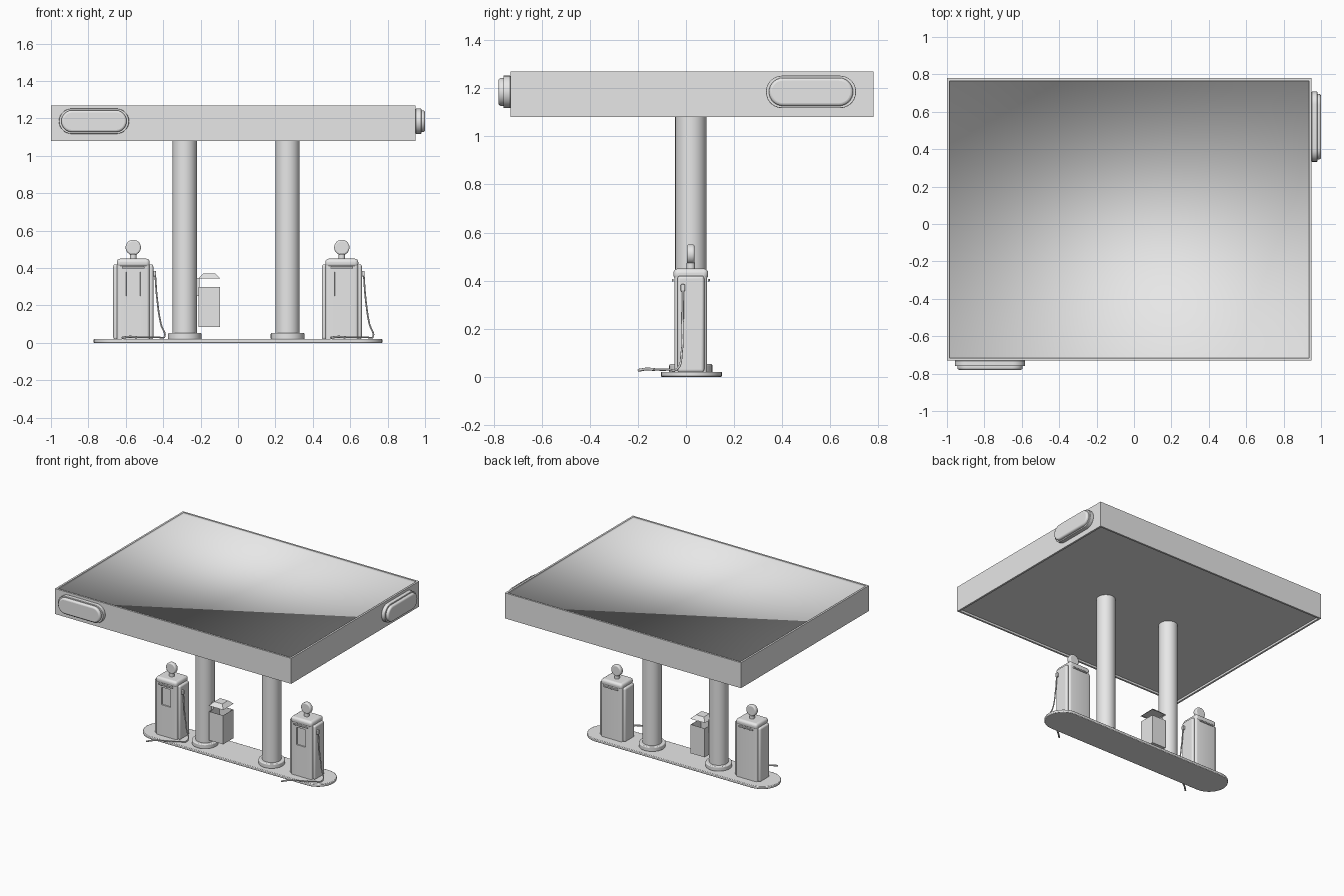
import bpy, bmesh, math
from mathutils import Matrix, Vector

if "Cube" in bpy.data.objects:
    bpy.data.objects.remove(bpy.data.objects["Cube"])

grey = bpy.data.materials.new("plain_grey")
grey.use_nodes = True
grey.diffuse_color = (0.8, 0.8, 0.8, 1)
grey.node_tree.nodes["Principled BSDF"].inputs["Base Color"].default_value = (0.8, 0.8, 0.8, 1)


def add(name, bm, smooth=True, bevel=0, segments=3):
    """Turn a bmesh into a finished object."""
    bmesh.ops.recalc_face_normals(bm, faces=bm.faces)
    mesh = bpy.data.meshes.new(name)
    bm.to_mesh(mesh)
    bm.free()
    mesh.materials.append(grey)
    ob = bpy.data.objects.new(name, mesh)
    bpy.context.collection.objects.link(ob)
    if bevel:
        mod = ob.modifiers.new("Bevel", "BEVEL")
        mod.width, mod.segments = bevel, segments
        mod.limit_method = "ANGLE"
        mod.angle_limit = math.radians(40)
    if smooth:
        bpy.ops.object.select_all(action="DESELECT")
        ob.select_set(True)
        bpy.context.view_layer.objects.active = ob
        bpy.ops.object.shade_smooth_by_angle(angle=math.radians(40))
    return ob


def box_mesh(x, y, z):
    """Box from (low, high) pairs."""
    bm = bmesh.new()
    bmesh.ops.create_cube(bm, size=1)
    for v in bm.verts:
        v.co = [(lo + hi) / 2 + c * (hi - lo) for c, (lo, hi) in zip(v.co, (x, y, z))]
    return bm


def box(name, x, y, z, **kw):
    return add(name, box_mesh(x, y, z), **kw)


def cylinder(name, centre, radius, depth, axis="Z", sides=32, **kw):
    bm = bmesh.new()
    turn = Matrix.Rotation(math.pi / 2, 4, "X") if axis == "Y" else Matrix()
    bmesh.ops.create_cone(bm, cap_ends=True, segments=sides, radius1=radius,
                          radius2=radius, depth=depth,
                          matrix=Matrix.Translation(centre) @ turn)
    return add(name, bm, **kw)


def stadium(name, length, width, thick, matrix, **kw):
    """Round-ended slab, lying flat from z = 0 up to thick."""
    bm = bmesh.new()
    r, n, verts = width / 2, 14, []
    for side in (1, -1):
        for i in range(n + 1):
            a = -math.pi / 2 + math.pi * i / n
            verts.append(bm.verts.new((side * (length / 2 - r + r * math.cos(a)),
                                       side * r * math.sin(a), 0)))
    face = bm.faces.new(verts)
    new = bmesh.ops.extrude_face_region(bm, geom=[face])["geom"]
    bmesh.ops.translate(bm, vec=(0, 0, thick),
                        verts=[g for g in new if isinstance(g, bmesh.types.BMVert)])
    bm.transform(matrix)
    return add(name, bm, **kw)


def tube(name, points, radius):
    curve = bpy.data.curves.new(name, "CURVE")
    curve.dimensions = "3D"
    curve.bevel_depth, curve.bevel_resolution = radius, 2
    curve.resolution_u = 6
    curve.use_fill_caps = True
    spline = curve.splines.new("BEZIER")
    spline.bezier_points.add(len(points) - 1)
    for p, co in zip(spline.bezier_points, points):
        p.co = co
        p.handle_left_type = p.handle_right_type = "AUTO"
    curve.materials.append(grey)
    ob = bpy.data.objects.new(name, curve)
    bpy.context.collection.objects.link(ob)


MID = 0.02   # depth of the island's centre line

# Canopy with recessed, softly shaded roof and a recessed ceiling
bm = box_mesh((-1, 0.95), (-0.73, 0.78), (1.08, 1.27))
for up in (1, -1):
    face = next(f for f in bm.faces if f.normal.z * up > 0.9)
    bmesh.ops.inset_individual(bm, faces=[face], thickness=0.02)
    walls = bmesh.ops.inset_individual(bm, faces=[face], thickness=0.0005, depth=-0.015)
    if up == 1:
        for f in walls["faces"] + [face]:
            f.smooth = True
add("canopy", bm, smooth=False)

# Rounded signs on the front and the side of the canopy
stand = Matrix.Rotation(math.pi / 2, 4, "X")
for label, place in (("front", Matrix.Translation((-0.77, -0.73, 1.185)) @ stand),
                     ("side", Matrix.Translation((0.95, 0.52, 1.185))
                      @ Matrix.Rotation(math.pi / 2, 4, "Z") @ stand)):
    stadium(label + "_sign_backing", 0.375, 0.135, 0.03, place, bevel=0.003)
    stadium(label + "_sign_face", 0.35, 0.117, 0.05, place, bevel=0.012, segments=4)

# Island and columns
stadium("island", 1.545, 0.255, 0.02, Matrix.Translation((0, 0.0225, 0)),
        bevel=0.004, segments=2)
for label, x in (("right", -0.285), ("left", 0.265)):
    cylinder(label + "_column", (x, MID, 0.555), 0.065, 1.08)
    cylinder(label + "_column_base", (x, MID, 0.035), 0.09, 0.035, bevel=0.006)

# Fuel pumps
for label, cx in (("right", -0.56), ("left", 0.555)):
    name = label + "_pump_"

    # Cabinet with a recessed window in its front
    bm = box_mesh((cx - 0.087, cx + 0.087), (-0.048, 0.088), (0.018, 0.425))
    corners = [e for e in bm.edges
               if abs((e.verts[0].co - e.verts[1].co).z) > 0.1]
    bmesh.ops.bevel(bm, geom=corners, offset=0.015, segments=4, profile=0.5,
                    affect="EDGES")
    for axis, at in ((0, cx - 0.038), (0, cx + 0.038), (2, 0.25), (2, 0.38)):
        normal = Vector((0, 0, 0))
        normal[axis] = 1
        point = normal * at
        front = [f for f in bm.faces if f.normal.y < -0.99]
        edges = {e for f in front for e in f.edges}
        verts = {v for f in front for v in f.verts}
        bmesh.ops.bisect_plane(bm, geom=front + list(edges) + list(verts),
                               plane_co=point, plane_no=normal)
    window = [f for f in bm.faces if f.normal.y < -0.99
              and abs(f.calc_center_median().x - cx) < 0.02
              and 0.25 < f.calc_center_median().z < 0.38]
    bmesh.ops.inset_region(bm, faces=window, thickness=0.001, depth=-0.008)
    add(name + "cabinet", bm)

    box(name + "cap", (cx - 0.088, cx + 0.088), (-0.052, 0.092), (0.405, 0.45),
        bevel=0.018, segments=4)
    for side in (-1, 1):
        xs = sorted((cx + side * 0.08, cx + side * 0.107))
        box(name + "side_panel", xs, (-0.036, 0.076), (0.018, 0.42),
            bevel=0.012, segments=4)
    for y in (-0.055, 0.095):
        box(name + "trim", (cx - 0.06, cx + 0.06), (y - 0.004, y + 0.004),
            (0.397, 0.407), bevel=0.002)

    # Round globe on a short neck
    cylinder(name + "neck", (cx, MID, 0.46), 0.018, 0.03, bevel=0.003)
    cylinder(name + "globe", (cx, MID, 0.51), 0.041, 0.032, axis="Y",
             bevel=0.009, segments=4)

    # Hose hanging down the side, with its nozzle lying in front
    box(name + "hose_hook", (cx + 0.1, cx + 0.122), (-0.022, -0.004), (0.355, 0.385),
        bevel=0.004)
    path = ((0.117, -0.012, 0.37), (0.128, -0.014, 0.23), (0.148, -0.018, 0.1),
            (0.168, -0.035, 0.034), (0.13, -0.075, 0.03), (0.02, -0.13, 0.03))
    tube(name + "hose", [(cx + x, y, z) for x, y, z in path], 0.0045)
    tube(name + "nozzle", [(cx + 0.02, -0.13, 0.03), (cx - 0.025, -0.165, 0.032),
                           (cx - 0.06, -0.197, 0.027)], 0.006)

# Litter bin hung on a column, open on top, under a hipped lid
bm = box_mesh((-0.21, -0.095), (MID - 0.06, MID + 0.06), (0.085, 0.30))
top = next(f for f in bm.faces if f.normal.z > 0.9)
bmesh.ops.inset_individual(bm, faces=[top], thickness=0.003)
bmesh.ops.inset_individual(bm, faces=[top], thickness=0.0005, depth=-0.2)
add("bin_body", bm, smooth=False)

bm = box_mesh((-0.213, -0.093), (MID - 0.062, MID + 0.062), (0.343, 0.37))
for v in bm.verts:
    if v.co.z > 0.36:
        v.co.x += (-0.153 - v.co.x) * 0.45
        v.co.y += (MID - v.co.y) * 0.45
base = next(f for f in bm.faces if f.normal.z < -0.9)
bmesh.ops.inset_individual(bm, faces=[base], thickness=0.008, depth=-0.004)
add("bin_lid", bm, smooth=False)
box("bin_bracket", (-0.222, -0.207), (MID - 0.015, MID + 0.015), (0.25, 0.347),
    smooth=False)
